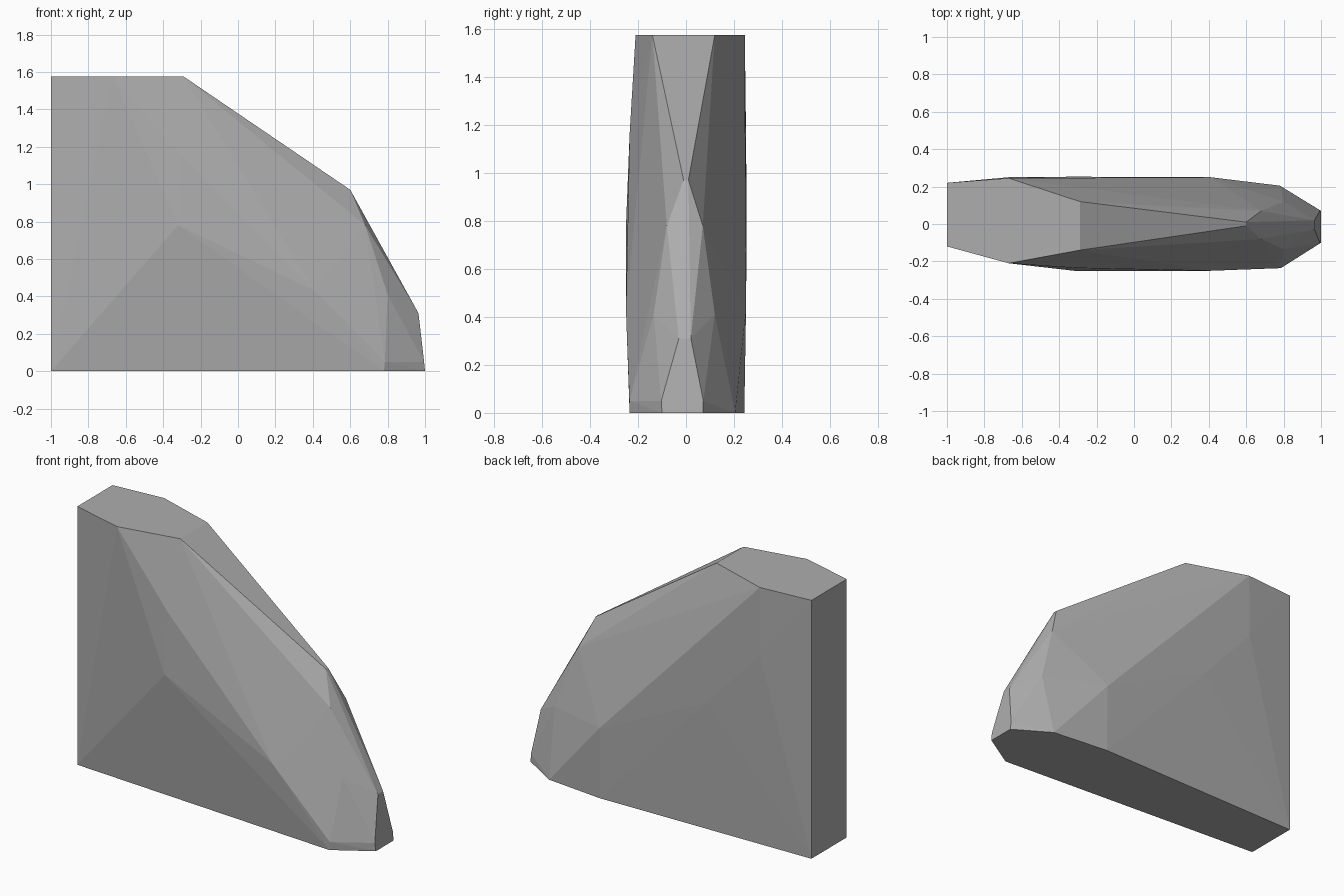
import bpy, bmesh

if "Cube" in bpy.data.objects:
    bpy.data.objects.remove(bpy.data.objects["Cube"])

# One flat grey for the whole stone
grey = bpy.data.materials.new("stone grey")
grey.diffuse_color = (0.42, 0.42, 0.42, 1)
grey.use_nodes = True
grey.node_tree.nodes["Principled BSDF"].inputs["Base Color"].default_value = grey.diffuse_color

TOP = 1.575

# Flat cuts at the top and the base, as (x, y) outlines
top_cut = [(-1, -.12), (-.67, -.21), (-.29, -.14), (-.29, .12), (-.67, .245), (-1, .22)]
base_cut = [(-1, -.12), (.78, -.235), (1, -.10), (1, .07), (.78, .205), (.41, .243), (-1, .22)]

# Paired facet corners down the sloping edge: x, z, front y, back y
edge_pairs = [
    (.60, .97, -.01, .01),
    (.68, .78, -.08, .07),
    (.80, .41, -.135, .12),
    (.965, .31, -.03, .02),
    (.995, .05, -.103, .072),
    (.41, .43, -.25, .25),
    (-.32, .78, -.25, .253),
]

# Single corners that bulge the broad sides
side_corners = [(-.31, -.235, 1.16), (.785, -.236, .05), (-.67, .25, 1.17)]

points = [(x, y, TOP) for x, y in top_cut] + [(x, y, 0) for x, y in base_cut]
for x, z, front, back in edge_pairs:
    points += [(x, front, z), (x, back, z)]
points += side_corners

# Faceted stone skin stretched around the corners
bm = bmesh.new()
for p in points:
    bm.verts.new(p)
bmesh.ops.convex_hull(bm, input=bm.verts[:])
loose = [v for v in bm.verts if not v.link_faces]
bmesh.ops.delete(bm, geom=loose, context='VERTS')
bmesh.ops.dissolve_limit(bm, angle_limit=0.01, verts=bm.verts[:], edges=bm.edges[:])
bmesh.ops.recalc_face_normals(bm, faces=bm.faces[:])

mesh = bpy.data.meshes.new("faceted_stone")
bm.to_mesh(mesh)
bm.free()
mesh.materials.append(grey)
stone = bpy.data.objects.new("faceted_stone", mesh)
bpy.context.collection.objects.link(stone)
